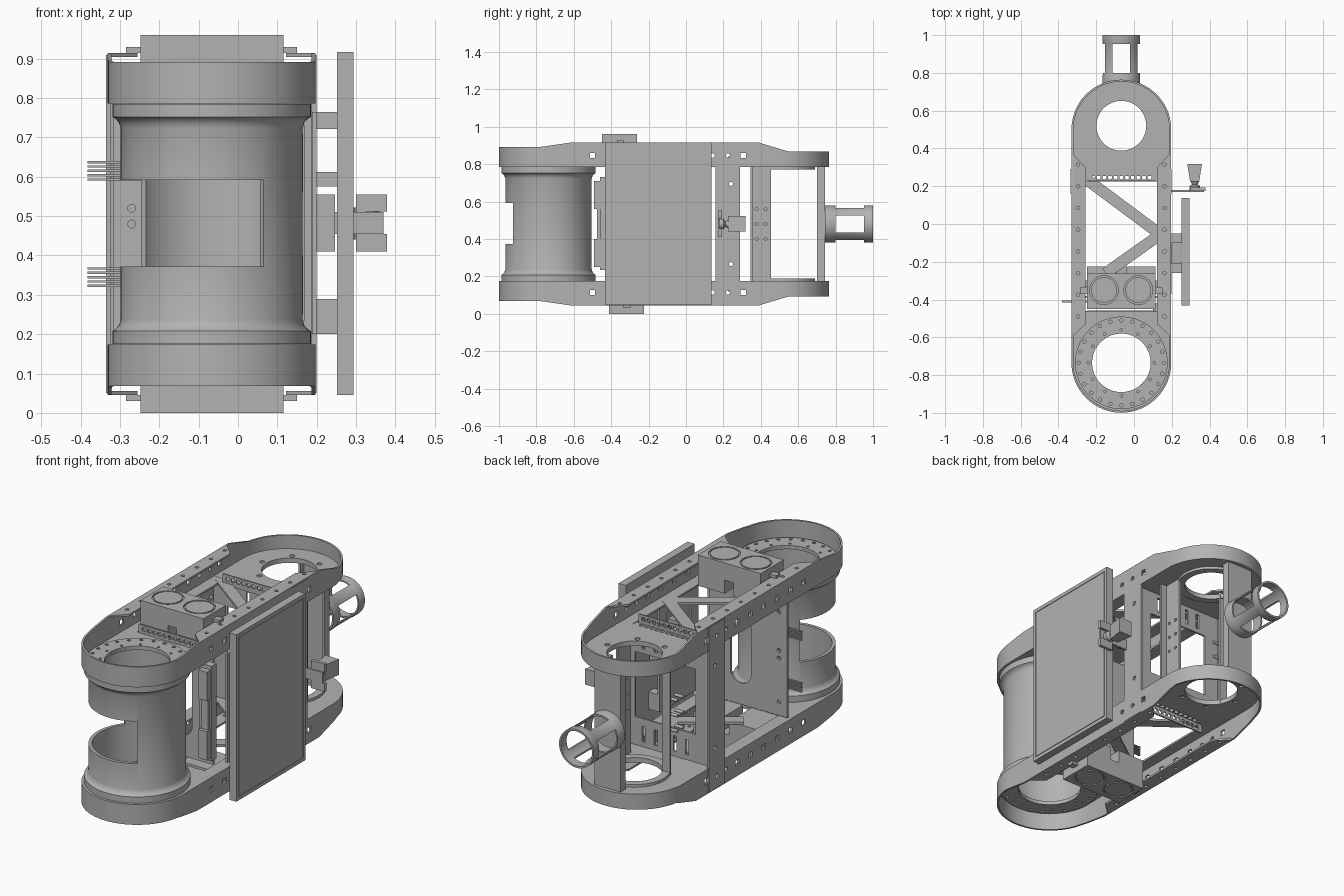
import bpy, bmesh, math
from mathutils import Matrix, Vector

cube = bpy.data.objects.get("Cube")
if cube:
    bpy.data.objects.remove(cube, do_unlink=True)

grey = bpy.data.materials.new("machined_grey")
grey.use_nodes = True
grey.diffuse_color = (0.45, 0.45, 0.45, 1)
grey.node_tree.nodes["Principled BSDF"].inputs["Base Color"].default_value = (0.45, 0.45, 0.45, 1)

CX, MID = -0.067, 0.48          # hull centre line and mid height
FRONT, BACK, R = -0.735, 0.5, 0.264
LEFT, RIGHT = CX + R, CX - R
made = []


def add(name, bm):
    bmesh.ops.recalc_face_normals(bm, faces=bm.faces)
    me = bpy.data.meshes.new(name)
    bm.to_mesh(me)
    bm.free()
    me.materials.append(grey)
    ob = bpy.data.objects.new(name, me)
    bpy.context.collection.objects.link(ob)
    made.append(ob)
    return ob


def boxes(name, *pairs):
    bm = bmesh.new()
    for lo, hi in pairs:
        lo, hi = Vector(lo), Vector(hi)
        bmesh.ops.create_cube(bm, size=1, matrix=Matrix.Translation((lo + hi) / 2) @ Matrix.Diagonal((*(hi - lo), 1)))
    return add(name, bm)


def rods(name, centres, r, length, axis="z", seg=16):
    turn = {"z": Matrix(), "x": Matrix.Rotation(math.pi / 2, 4, "Y"), "y": Matrix.Rotation(math.pi / 2, 4, "X")}[axis]
    bm = bmesh.new()
    for c in centres:
        bmesh.ops.create_cone(bm, cap_ends=True, segments=seg, radius1=r, radius2=r, depth=length,
                              matrix=Matrix.Translation(c) @ turn)
    return add(name, bm)


def prism(name, pts, z0, z1):
    bm = bmesh.new()
    face = bm.faces.new([bm.verts.new((x, y, z0)) for x, y in pts])
    ext = bmesh.ops.extrude_face_region(bm, geom=[face])
    bmesh.ops.translate(bm, vec=(0, 0, z1 - z0), verts=[v for v in ext["geom"] if isinstance(v, bmesh.types.BMVert)])
    return add(name, bm)


def lathe(name, profile, centre, turn=Matrix(), seg=64):
    """Spin a closed (radius, height) section."""
    bm = bmesh.new()
    rings = [[bm.verts.new((r * math.cos(k * math.tau / seg), r * math.sin(k * math.tau / seg), h))
              for r, h in profile] for k in range(seg)]
    for k in range(seg):
        a, b = rings[k], rings[(k + 1) % seg]
        for j in range(len(profile)):
            i = (j + 1) % len(profile)
            bm.faces.new((a[j], b[j], b[i], a[i]))
    bm.transform(Matrix.Translation(centre) @ turn)
    return add(name, bm)


def cut(ob, *cutters):
    for c in cutters:
        mod = ob.modifiers.new("cut", "BOOLEAN")
        mod.operation, mod.solver, mod.object = "DIFFERENCE", "EXACT", c
    dg = bpy.context.evaluated_depsgraph_get()
    ob.data = bpy.data.meshes.new_from_object(ob.evaluated_get(dg))
    ob.modifiers.clear()
    for c in cutters:
        made.remove(c)
        bpy.data.objects.remove(c, do_unlink=True)
    return ob


def twin(ob, dy=0):
    """Reflect an upper part to the lower deck."""
    bm = bmesh.new()
    bm.from_mesh(ob.data)
    bm.transform(Matrix.Translation((0, dy, 2 * MID)) @ Matrix.Diagonal((1, 1, -1, 1)))
    ob.name = "upper_" + ob.name
    add(ob.name.replace("upper_", "lower_"), bm)


def arc(cy, r, a0, a1, n=32):
    return [(CX + r * math.cos(math.radians(a0 + (a1 - a0) * k / n)),
             cy + r * math.sin(math.radians(a0 + (a1 - a0) * k / n))) for k in range(n + 1)]


def circle(cy, r, n, z):
    return [(x, y, z) for x, y in arc(cy, r, 0, 360, n)[:-1]]


# Deck end plates with large openings and bolt holes
back = prism("back_deck", arc(BACK, R - .004, 0, 180) + [(RIGHT + .004, .26), (LEFT - .004, .26)], .786, .797)
twin(cut(back, rods("c", [(CX, .52, .79)], .132, .1, seg=48), rods("c", circle(.52, .157, 6, .79), .013, .1)))
front = prism("front_deck", arc(FRONT, R - .004, 180, 360) + [(LEFT - .004, -.46), (RIGHT + .004, -.46)], .786, .797)
twin(cut(front, rods("c", [(CX, FRONT, .79)], .155, .1, seg=48)))
ring = lathe("bolt_ring", [(.155, .79), (.245, .79), (.245, .806), (.155, .806)], (CX, FRONT, 0))
twin(cut(ring, rods("c", circle(FRONT, .225, 24, .8), .009, .1, seg=10),
         rods("c", circle(FRONT, .175, 12, .8), .007, .1, seg=10)))


# Rim wall around each deck, taller along the sides
def rim_top(y):
    if y < -.62:
        return .915 - .023 * min(1, (-.62 - y) / .16)
    return .915 - .048 * min(1, max(0, y - .39) / .16)


sides = [-.62, -.45, -.2, .1, .39]
path = arc(FRONT, R, 180, 360, 48) + [(LEFT, y) for y in sides] + arc(BACK, R, 0, 180, 48)
path += [(RIGHT, y) for y in reversed(sides)]
bm = bmesh.new()
loops = []
for x, y in path:
    n = Vector((x - CX, y - min(max(y, FRONT), BACK), 0)).normalized() * .01
    top = rim_top(y)
    loops.append([bm.verts.new(p) for p in ((x, y, .786), (x, y, top), (x - n.x, y - n.y, top), (x - n.x, y - n.y, .786))])
for a, b in zip(loops, loops[1:] + loops[:1]):
    for j in range(4):
        bm.faces.new((a[j], b[j], b[(j + 1) % 4], a[(j + 1) % 4]))
rim = add("rim", bm)
ports = [-.5, -.39, -.28, -.17, -.06, .05, .306]
holes = boxes("c", *[((-1, y - .014, .832), (1, y + .014, .86)) for y in ports])
twin(cut(rim, holes, rods("c", [(0, y, .846) for y in (.142, .225)], .012, 2, "x")))

# Side rail flanges and lattice braces
for tag, x, s in (("left", LEFT, -1), ("right", RIGHT, 1)):
    edge = [(x, -.6), (x, .38), (x + s * .075, .3), (x + s * .075, -.53)]
    flange = prism(tag + "_flange", edge, .905, .915)
    twin(cut(flange, rods("c", [(x + s * .035, -.49 + .115 * k, .91) for k in range(8)], .009, .1)))
    twin(prism(tag + "_inner_rail", [(x, -.47), (x, .27), (x + s * .07, .27), (x + s * .07, -.47)], .786, .796))


def brace(name, a, b, w=.03):
    a, b = Vector(a), Vector(b)
    n = (b - a).normalized().orthogonal() * w
    twin(prism(name, [a + n, b + n, b - n, a - n], .786, .798))


brace("long_brace", (-.27, .25), (.14, -.055))
brace("short_brace", (.14, -.055), (-.15, -.26))

# Perforated upright lips on the deck edges, and a flat strip at the back
spots = [CX - .15 + .03 * k for k in range(11)]
for name, y in (("back_lip", .228), ("front_lip", -.462)):
    lip = boxes(name, ((CX - .18, y - .004, .786), (CX + .18, y + .004, .842)))
    twin(cut(lip, rods("c", [(x, y, .82) for x in spots], .011, .1, "y")))
strip = boxes("back_strip", ((CX - .19, .226, .786), (CX + .19, .27, .796)))
twin(cut(strip, rods("c", [(x, .247, .79) for x in spots], .011, .1)))

# Front housing: flanged sleeve with a wrap-around window
flare = [(.252, .175), (.252, .208), (.244, .213), (.236, .222), (.231, .236)]
outer = flare + [(r, 2 * MID - z) for r, z in reversed(flare)]
sleeve = lathe("front_housing", outer + [(.214, .785), (.214, .175)], (CX, FRONT, 0), seg=80)
cut(sleeve, prism("c", [(CX, FRONT)] + arc(FRONT, .4, -219, -55), .372, .592))

# Twin-lens boxes above and below
lens_x = (CX - .092, CX + .09)
pod = boxes("lens_box", ((-.248, -.45, .8), (.115, -.262, .96)))
cut(pod, *[lathe("c", [(.068, .952), (.076, .952), (.076, 1), (.068, 1)], (x, -.35, 0)) for x in lens_x],
    boxes("c", ((-.09, -.6, .78), (-.04, -.1, .87))))
twin(pod, .037)
tabs = boxes("lens_box_tabs", ((-.285, -.37, .915), (.15, -.335, .93)))
twin(tabs, .037)

# Side uprights, left and right
for tag, x in (("left", LEFT - .01), ("right", RIGHT - .004)):
    up = boxes(tag + "_upright", ((x, .158, .05), (x + .012, .29, .91)))
    cut(up, rods("c", [(x, .24, z) for z in (.265, .695)] + [(x, .225, z) for z in (.114, .846)], .011, .1, "x"))

# Inner cross frame with an opening and slots
frame = boxes("cross_frame", ((RIGHT + .01, .255, .17), (LEFT - .01, .265, .79)))
cut(frame, boxes("c", ((-.24, 0, .32), (.11, 1, .66))),
    boxes("c", *[((x, 0, z), (x + .018, 1, z + .08)) for x in (-.2, -.13, -.02, .05) for z in (.2, .685)]))

# Rear pillars and the back post
for tag, x, y0 in (("left", .075, .345), ("right", -.225, .443)):
    pillar = boxes(tag + "_pillar", ((x, .345, .17), (x + .012, .455, .79)),
                   ((x, y0, .17), (x + .045, y0 + .012, .79)))
    cut(pillar, rods("c", [(x, y, z) for y in (.377, .425) for z in (.4, .48, .56)], .008, .05, "x"))
boxes("back_post", ((CX - .075, .728, .17), (CX + .075, .742, .79)),
      ((CX - .075, .70, .17), (CX - .063, .73, .79)), ((CX + .063, .70, .17), (CX + .075, .73, .79)))
twin(lathe("back_collar", [(.132, .772), (.17, .772), (.17, .79), (.132, .79)], (CX, .52, 0)))

# Rear thruster guard with four windows
spin = Matrix.Rotation(-math.pi / 2, 4, "X")
section = [(.1, .742), (.1, .785), (.098, .79), (.098, .955), (.1, .96), (.1, 1), (.09, 1), (.09, .742)]
guard = lathe("thruster_guard", section, (CX, 0, MID), spin, 48)
cut(guard, boxes("c", ((CX - .046, .8, 0), (CX + .046, .952, 1))),
    boxes("c", ((-1, .8, MID - .046), (1, .952, MID + .046))))

# Side display panel, bezel, mounting plate and standoffs
panel = boxes("side_panel", ((.252, -.432, .046), (.293, .137, .917)))
cut(panel, boxes("c", ((.289, -.415, .065), (.4, .12, .898))))
boxes("panel_face", ((.285, -.412, .068), (.293, .117, .895)))
mount = boxes("panel_mount", ((.188, -.37, .2), (.199, -.05, .765)))
cut(mount, boxes("c", ((.1, -.31, .46), (.3, -.11, .7))))
boxes("panel_standoffs", *[((.19, y, z0), (.253, y + .05, z1)) for y in (-.26, -.1)
                           for z0, z1 in ((.2, .29), (.575, .612), (.722, .765))],
      ((.19, -.26, .41), (.246, -.05, .555)))

# Side camera: bracket, clamp jaws, tapered body and lens
boxes("camera_bracket", ((.19, .17, .455), (.37, .18, .51)))
boxes("camera_clamp", ((.3, .175, .41), (.378, .192, .455)), ((.3, .175, .512), (.378, .192, .555)),
      ((.3, .175, .41), (.325, .192, .555)))
prism("camera_body", [(.297, .225), (.345, .225), (.36, .318), (.282, .318)], .44, .522)
lathe("camera_lens", [(.001, .18), (.028, .18), (.028, .2), (.014, .21), (.024, .23), (.001, .23)],
      (.322, 0, MID), spin, 24)

# Electronics plate with a notch, and side module
board = boxes("electronics_plate", ((-.318, -.392, .18), (.13, -.38, .78)))
cut(board, boxes("c", ((-.11, -1, .35), (.01, 0, .66))),
    rods("c", [(-.05, -.386, z) for z in (.35, .66)], .06, .2, "y", 24),
    rods("c", [(-.27, -.386, z) for z in (.25, .48, .52, .72)], .01, .2, "y"))
boxes("electronics_bay", ((-.24, -.44, .24), (-.13, -.392, .72)))
boxes("side_module", ((.1, -.46, .235), (.17, -.42, .73)), ((.115, -.492, .25), (.165, -.46, .4)),
      ((.115, -.492, .56), (.165, -.46, .71)), ((.12, -.475, .4), (.16, -.46, .56)))

# Stacks of connector fins
boxes("connector_fins", *[((-.382, -.415, z + .011 * k), (-.24, -.405, z + .011 * k + .006))
                          for z in (.32, .59) for k in range(5)])

for ob in bpy.context.view_layer.objects:
    ob.select_set(ob in made)
bpy.context.view_layer.objects.active = made[0]
bpy.ops.object.shade_smooth_by_angle(angle=math.radians(30))
